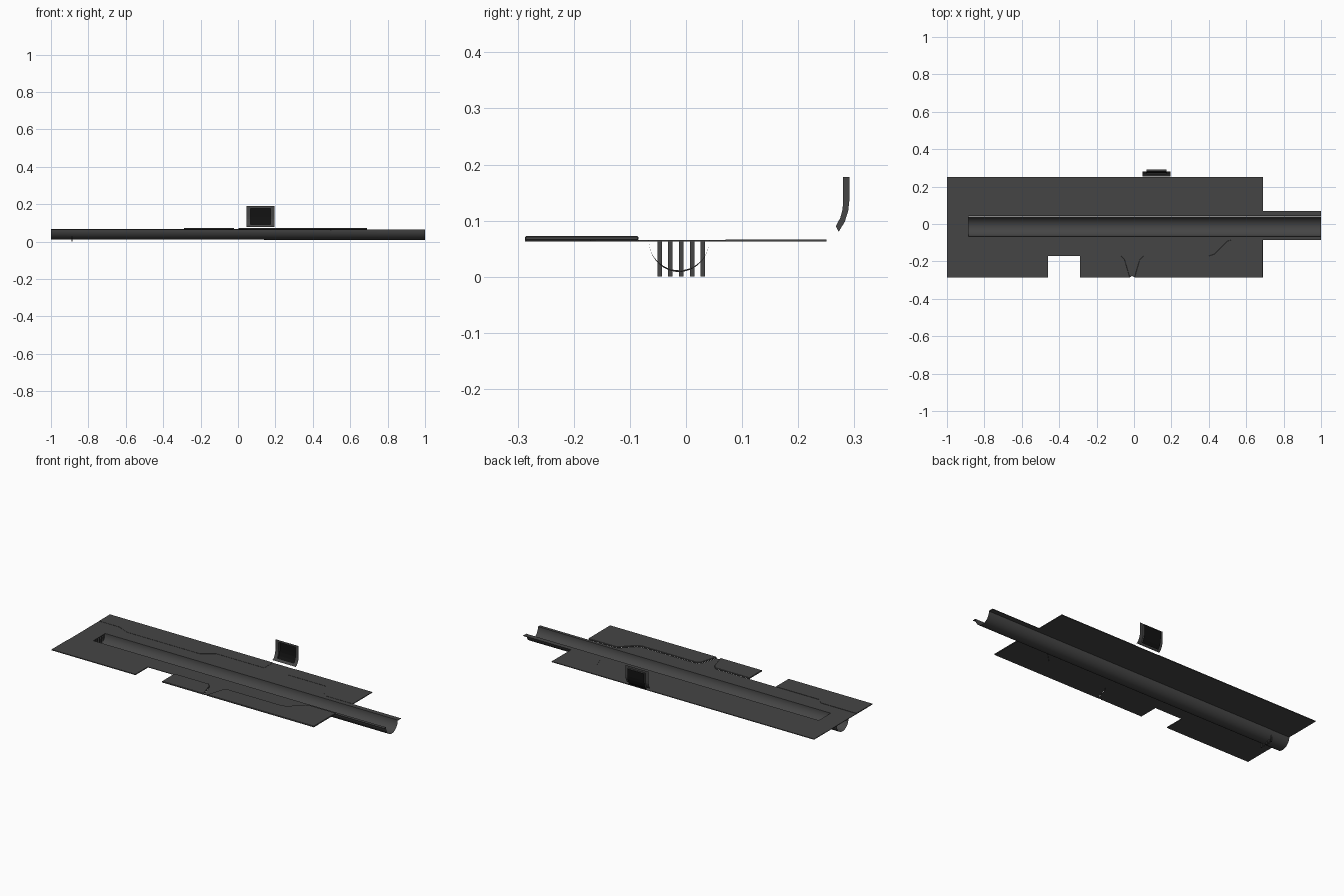
import bpy, bmesh, math

if "Cube" in bpy.data.objects:
    bpy.data.objects.remove(bpy.data.objects["Cube"])

def material(name, v):
    m = bpy.data.materials.new(name)
    m.diffuse_color = (v, v, v, 1)
    m.use_nodes = True
    m.node_tree.nodes["Principled BSDF"].inputs["Base Color"].default_value = m.diffuse_color
    return m

GREY = material("dark_grey", 0.06)
BLACK = material("black", 0.006)

def finish(bm, name, mat, smooth=False):
    bmesh.ops.recalc_face_normals(bm, faces=bm.faces)
    me = bpy.data.meshes.new(name)
    bm.to_mesh(me)
    bm.free()
    ob = bpy.data.objects.new(name, me)
    bpy.context.collection.objects.link(ob)
    me.materials.append(mat)
    if smooth:
        me.polygons.foreach_set("use_smooth", [True] * len(me.polygons))
    return ob

def slab(name, pts, z0, z1, bevel=0):
    """Flat outline extruded from z0 to z1."""
    bm = bmesh.new()
    f = bm.faces.new([bm.verts.new((x, y, z0)) for x, y in pts])
    r = bmesh.ops.extrude_face_region(bm, geom=[f])
    top = [v for v in r["geom"] if isinstance(v, bmesh.types.BMVert)]
    bmesh.ops.translate(bm, verts=top, vec=(0, 0, z1 - z0))
    ob = finish(bm, name, GREY)
    if bevel:
        m = ob.modifiers.new("edge", "BEVEL")
        m.width = bevel
        m.segments = 1
    return ob

def strip(name, sections, mat, smooth=False):
    """Sheet lofted through a list of equally long point rows."""
    bm = bmesh.new()
    rows = [[bm.verts.new(p) for p in s] for s in sections]
    for a, b in zip(rows, rows[1:]):
        for i in range(len(a) - 1):
            bm.faces.new((a[i], a[i + 1], b[i + 1], b[i]))
    return finish(bm, name, mat, smooth)

def sheet(name, prof, x0, x1, mat):
    return strip(name, [[(x, y, z) for y, z in prof] for x in (x0, x1)], mat, False)

# Contour lines dividing the centre plate from the surrounding plates
back_l = [(-1, .15), (-.87, .15), (-.80, .12), (-.33, .12), (-.26, .17), (.05, .17)]
back_r = [(.20, .17), (.44, .17), (.47, .15), (.49, .09), (.52, .07), (.69, .07)]
front_l = [(-1, -.14), (-.77, -.14), (-.74, -.17), (-.46, -.17)]
front_m = [(-.29, -.17), (-.07, -.17), (-.05, -.19), (-.022, -.285)]
front_r = [(.002, -.285), (.03, -.19), (.05, -.17), (.40, -.17), (.43, -.16), (.50, -.09), (.52, -.085), (.69, -.085)]

# Centre plate with a long slot over the channel, running out as side flanges
outline = back_l + [(.05, .25), (.20, .25)] + back_r + [(1, .07), (1, .042)]
outline += [(-.885, .042), (-.885, -.067), (1, -.067), (1, -.085)]
outline += front_r[::-1] + [(-.01, -.278)] + front_m[::-1] + front_l[::-1]
slab("centre_plate", outline, .0625, .0655)

# Surrounding plates
slab("back_left_plate", back_l + [(.05, .25), (-1, .25)], .0625, .0668)
slab("back_right_plate", back_r + [(.69, .25), (.20, .25)], .0625, .0668)
slab("front_left_plate", front_l + [(-.46, -.287), (-1, -.287)], .0625, .0675)
slab("front_middle_plate", front_m + [(-.022, -.287), (-.29, -.287)], .065, .0725, .003)
slab("front_right_plate", front_r + [(.69, -.287), (.002, -.287)], .065, .0725, .003)

# Half-round channel under the slot, falling slightly to the right
def arc(x, depth):
    return [(x, -.0125 - .0535 * math.cos(math.pi * i / 24),
             .0645 - depth * math.sin(math.pi * i / 24)) for i in range(25)]
strip("channel", [arc(-1, .053), arc(1, .056)], GREY, True)

# Upright grate bars at the blind end of the slot
for i in range(5):
    bpy.ops.mesh.primitive_cube_add(size=1, location=(-.8885, -.047 + .0193 * i, .032))
    bar = bpy.context.object
    bar.name = "grate_bar_%d" % (i + 1)
    bar.scale = (.006, .008, .064)
    bar.data.materials.append(GREY)

# Upturned chute: curved frame around a recessed dark panel
low = [(.253, .079), (.260, .083), (.267, .090)]
mid = [(.267, .090), (.275, .105), (.279, .120), (.280, .135), (.280, .178)]
deep = [(.272, .080), (.283, .098), (.289, .117), (.291, .135), (.291, .178)]
top = [(.280, .178), (.280, .190)]
whole = low + mid[1:] + top[1:]
sheet("chute_side_left", whole, .045, .066, GREY)
sheet("chute_side_right", whole, .174, .195, GREY)
sheet("chute_lip_bottom", low, .066, .174, GREY)
sheet("chute_lip_top", top, .066, .174, GREY)
sheet("chute_panel", deep, .066, .174, BLACK)
for x, side in ((.066, "left"), (.174, "right")):
    strip("chute_wall_" + side, [[(x, y, z) for y, z in p] for p in (mid, deep)], GREY)
for k, side in ((0, "bottom"), (-1, "top")):
    sheet("chute_wall_" + side, [mid[k], deep[k]], .066, .174, GREY)
